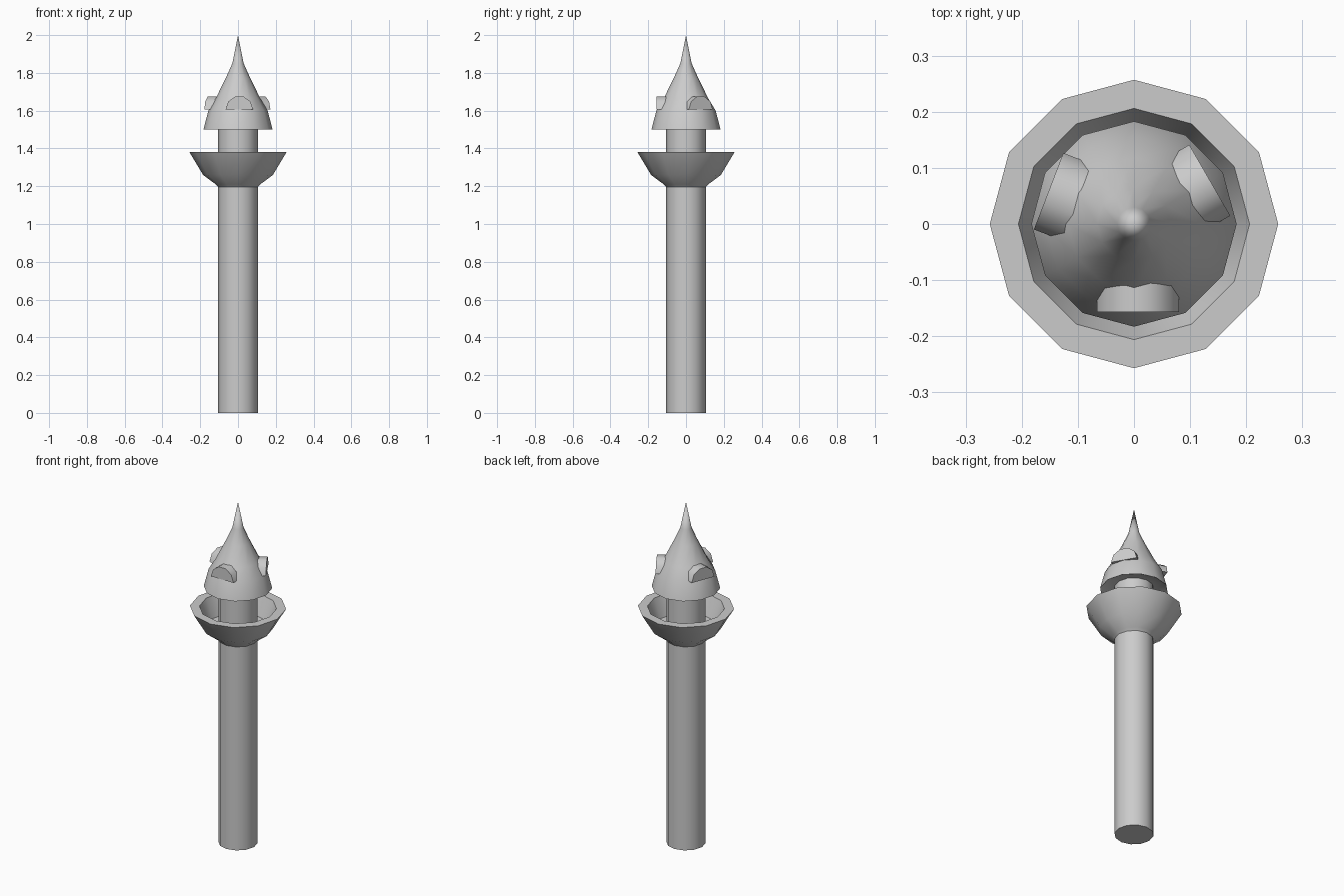
import bpy, bmesh
from math import cos, sin, pi, radians
from mathutils import Matrix

if "Cube" in bpy.data.objects:
    bpy.data.objects.remove(bpy.data.objects["Cube"])

SIDES = 12


def finish(name, bm, angle=50):
    bmesh.ops.remove_doubles(bm, verts=bm.verts, dist=1e-5)
    bmesh.ops.recalc_face_normals(bm, faces=bm.faces)
    mesh = bpy.data.meshes.new(name)
    bm.to_mesh(mesh)
    bm.free()
    obj = bpy.data.objects.new(name, mesh)
    bpy.context.collection.objects.link(obj)
    bpy.ops.object.select_all(action='DESELECT')
    obj.select_set(True)
    bpy.context.view_layer.objects.active = obj
    bpy.ops.object.shade_smooth_by_angle(angle=radians(angle))
    return obj


def lathe(name, profile, angle=50):
    """Spin a (radius, height) profile around z."""
    bm = bmesh.new()
    verts = [bm.verts.new((r, 0, z)) for r, z in profile]
    edges = [bm.edges.new(p) for p in zip(verts, verts[1:])]
    bmesh.ops.spin(bm, geom=verts + edges, cent=(0, 0, 0), axis=(0, 0, 1),
                   angle=2 * pi, steps=SIDES)
    return finish(name, bm, angle)


# Round shaft, running up under the roof
lathe("tower_shaft", [(0, 0), (0.105, 0), (0.105, 1.53), (0, 1.53)])

# Flared balcony bowl with a thick rim
lathe("balcony", [(0.1, 1.19), (0.118, 1.21), (0.185, 1.26), (0.257, 1.38),
                  (0.206, 1.38), (0.165, 1.27), (0.1, 1.265)], 60)

# Bell-shaped pointed roof
lathe("roof", [(0.1, 1.52), (0.165, 1.515), (0.183, 1.5), (0.157, 1.6),
               (0.118, 1.665), (0.066, 1.77), (0.03, 1.85), (0, 2)])


# Half-round dormers set into the roof
def dormer(name, angle, dist, shift):
    bm = bmesh.new()
    ring = [(0.073 * cos(pi * i / 5), 0.073 * sin(pi * i / 5)) for i in range(6)]
    face = bm.faces.new([bm.verts.new((x + shift, -dist, 1.605 + z)) for x, z in ring])
    out = bmesh.ops.extrude_face_region(bm, geom=[face], use_keep_orig=True)
    moved = [v for v in out["geom"] if isinstance(v, bmesh.types.BMVert)]
    bmesh.ops.translate(bm, verts=moved, vec=(0, 0.075, 0))
    bm.transform(Matrix.Rotation(radians(angle + 90), 4, 'Z'))
    finish(name, bm)


dormer("dormer_front", -90, 0.157, 0.007)
dormer("dormer_right", 30, 0.156, 0)
dormer("dormer_left", 159, 0.163, 0)
